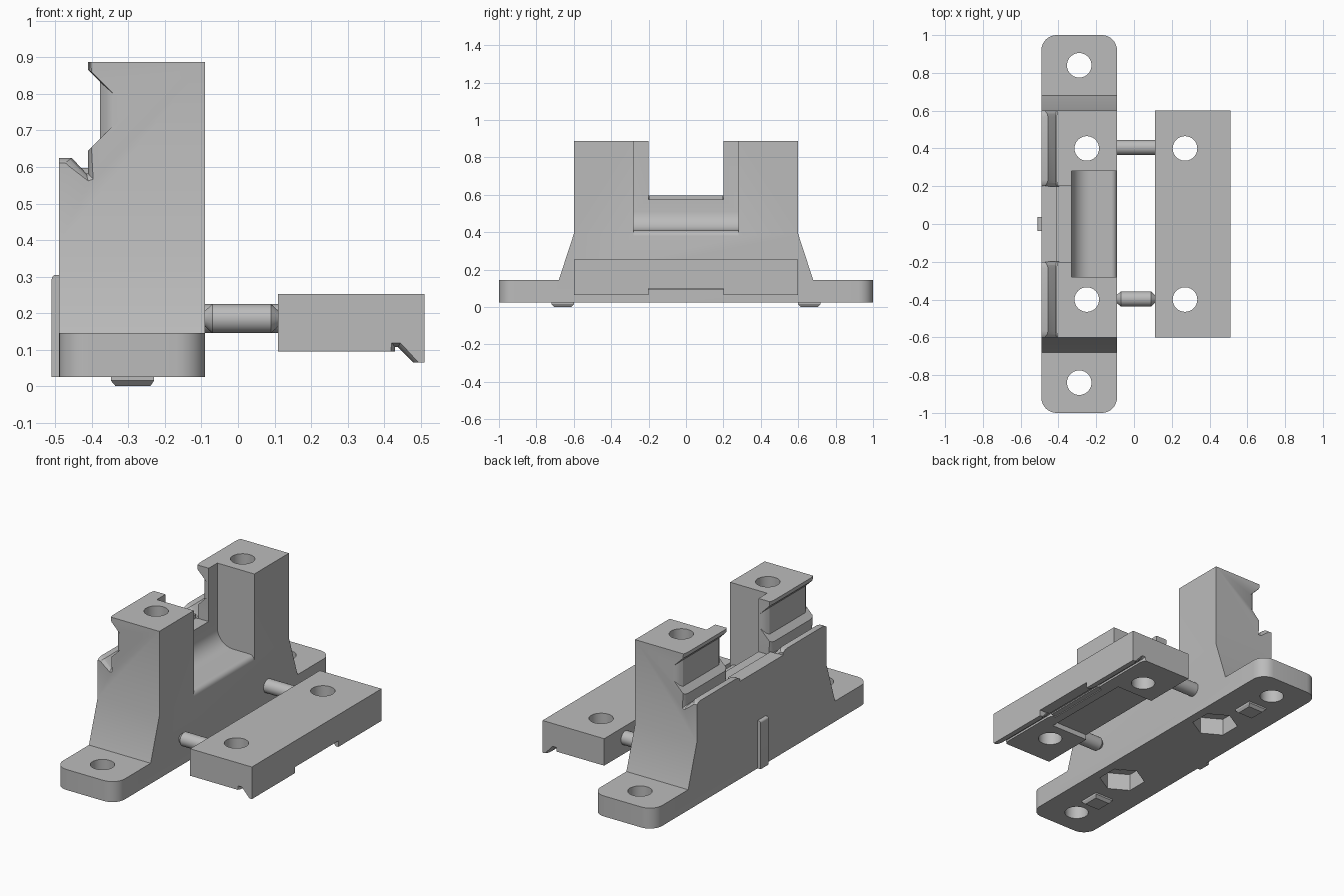
import bpy, bmesh, math

if "Cube" in bpy.data.objects:
    bpy.data.objects.remove(bpy.data.objects["Cube"], do_unlink=True)

grey = bpy.data.materials.new("plain grey")
grey.use_nodes = True
colour = (0.5, 0.5, 0.5, 1)
grey.diffuse_color = colour
grey.node_tree.nodes["Principled BSDF"].inputs["Base Color"].default_value = colour


def finish(bm, name):
    bmesh.ops.triangulate(bm, faces=[f for f in bm.faces if len(f.verts) == 4])
    bmesh.ops.dissolve_limit(bm, angle_limit=0.001, verts=bm.verts, edges=bm.edges)
    bmesh.ops.recalc_face_normals(bm, faces=bm.faces)
    mesh = bpy.data.meshes.new(name)
    bm.to_mesh(mesh)
    bm.free()
    mesh.materials.append(grey)
    obj = bpy.data.objects.new(name, mesh)
    bpy.context.collection.objects.link(obj)
    return obj


def loft(name, sections, axis):
    """Join 2D outlines, given as (position, points), along an axis."""
    place = {"x": lambda p, d: (d, p[0], p[1]),
             "y": lambda p, d: (p[0], d, p[1]),
             "z": lambda p, d: (p[0], p[1], d)}[axis]
    bm = bmesh.new()
    rings = [[bm.verts.new(place(p, d)) for p in pts] for d, pts in sections]
    for a, b in zip(rings, rings[1:]):
        for i in range(len(a)):
            j = (i + 1) % len(a)
            bm.faces.new((a[i], a[j], b[j], b[i]))
    bm.faces.new(rings[0])
    bm.faces.new(rings[-1])
    return finish(bm, name)


def prism(name, pts, axis, lo, hi):
    return loft(name, [(lo, pts), (hi, pts)], axis)


def rect(x0, x1, y0, y1):
    return [(x0, y0), (x1, y0), (x1, y1), (x0, y1)]


def box(name, x0, x1, y0, y1, z0, z1):
    return prism(name, rect(x0, x1, y0, y1), "z", z0, z1)


def arc(cx, cy, r, start, end, n=8):
    angles = [math.radians(start + (end - start) * i / n) for i in range(n + 1)]
    return [(cx + r * math.cos(a), cy + r * math.sin(a)) for a in angles]


def circle(cx, cy, r, n=40, start=0):
    return arc(cx, cy, r, start, start + 360, n)[:-1]


def rounded(x0, x1, y0, y1, r):
    return (arc(x1 - r, y1 - r, r, 0, 90) + arc(x0 + r, y1 - r, r, 90, 180)
            + arc(x0 + r, y0 + r, r, 180, 270) + arc(x1 - r, y0 + r, r, 270, 360))


def boolean(obj, other, operation="DIFFERENCE"):
    mod = obj.modifiers.new("join", "BOOLEAN")
    mod.operation, mod.solver, mod.object = operation, "EXACT", other
    bpy.context.view_layer.update()
    graph = bpy.context.evaluated_depsgraph_get()
    mesh = bpy.data.meshes.new_from_object(obj.evaluated_get(graph))
    obj.modifiers.clear()
    obj.data = mesh
    bpy.data.objects.remove(other, do_unlink=True)


def smooth(obj):
    bpy.ops.object.select_all(action="DESELECT")
    obj.select_set(True)
    bpy.context.view_layer.objects.active = obj
    bpy.ops.object.shade_smooth_by_angle(angle=math.radians(28))


def blend(a, b, t):
    return [(p[0] + (q[0] - p[0]) * t, p[1] + (q[1] - p[1]) * t) for p, q in zip(a, b)]


def flared(name, middle, end, y0, y1):
    """Groove cutter that widens in a curve at both ends."""
    steps = [(0, 1), (0.008, 0.6), (0.018, 0.25), (0.035, 0)]
    low = [(y0 + d, blend(middle, end, t)) for d, t in steps]
    high = [(y1 - d, blend(middle, end, t)) for d, t in reversed(steps)]
    return loft(name, low + high, "y")


# Stand: flared upright block
stand = prism("stand", [(-0.68, 0.145), (-0.68, 0.1), (0.68, 0.1), (0.68, 0.145),
                        (0.6, 0.39), (0.6, 0.887), (-0.6, 0.887), (-0.6, 0.39)],
              "x", -0.49, -0.09)

# Rail grooves on the outer side of both towers
middle = [(-0.6, 0.625), (-0.455, 0.625), (-0.415, 0.582), (-0.41, 0.582), (-0.41, 0.645),
          (-0.378, 0.677), (-0.378, 0.833), (-0.41, 0.866), (-0.41, 1), (-0.6, 1)]
end = [(-0.6, 0.61), (-0.475, 0.61), (-0.41, 0.56), (-0.395, 0.565), (-0.4, 0.655),
       (-0.335, 0.72), (-0.335, 0.795), (-0.4, 0.86), (-0.41, 1), (-0.6, 1)]
for y0 in (-0.6, 0.2):
    boolean(stand, flared("rail_cut", middle, end, y0 - 0.002, y0 + 0.402))

# Gap between the towers, with a stepped ridge
boolean(stand, box("gap_cut", -0.6, 0, -0.2, 0.2, 0.597, 1))
boolean(stand, box("step_cut", -0.41, 0, -0.2, 0.2, 0.575, 1))

# Inner pocket with a curved floor
pocket = ([(-0.33, 1)] + arc(-0.23, 0.51, 0.1, 180, 270)
          + arc(-0.12, 0.38, 0.03, 90, 0, 5) + [(0, 0.38), (0, 1)])
boolean(stand, prism("pocket_cut", pocket, "y", -0.28, 0.28))

# Foot plate, joined to the stand
foot = prism("foot", rounded(-0.49, -0.09, -1, 1, 0.08), "z", 0.025, 0.145)
boolean(stand, foot, "UNION")

# Bolt holes and hexagonal nut recesses
for s in (-1, 1):
    boolean(stand, prism("bolt_cut", circle(-0.25, 0.4 * s, 0.065), "z", -0.1, 1))
    boolean(stand, prism("nut_cut", circle(-0.25, 0.4 * s, 0.125, 6, 30), "z", -0.1, 0.125))
    boolean(stand, prism("foot_hole_cut", circle(-0.29, 0.84 * s, 0.065), "z", -0.1, 0.3))
smooth(stand)

# Locating pegs under the foot
for s, side in ((-1, "front"), (1, "back")):
    y = 0.66 * s
    loft(side + "_peg", [(0, rect(-0.335, -0.24, y - 0.045, y + 0.045)),
                         (0.015, rect(-0.348, -0.23, y - 0.06, y + 0.06)),
                         (0.03, rect(-0.348, -0.23, y - 0.06, y + 0.06))], "z")

# Rounded rib on the outer wall
rib = [(-0.48, 0.025), (-0.51, 0.025)] + arc(-0.498, 0.293, 0.012, 180, 90, 5) + [(-0.48, 0.305)]
smooth(prism("rib", rib, "y", -0.037, 0.037))

# Clamp bar with a hooked lip
clamp = prism("clamp_bar", [(0.11, 0.095), (0.43, 0.095), (0.43, 0.107), (0.438, 0.107),
                            (0.48, 0.065), (0.51, 0.065), (0.51, 0.253), (0.11, 0.253)],
              "y", -0.6, 0.6)
boolean(clamp, box("lip_cut", 0.4, 0.6, -0.2, 0.2, 0, 0.1))
boolean(clamp, box("clamp_pocket_cut", 0, 0.35, -0.28, 0.28, 0, 0.125))
hook = [(0.43, 0.09), (0.43, 0.107), (0.438, 0.107), (0.485, 0.06)]
hook_end = [(0.415, 0.08), (0.42, 0.12), (0.445, 0.12), (0.5, 0.06)]
for y0 in (-0.6, 0.2):
    boolean(clamp, flared("hook_cut", hook, hook_end, y0 - 0.002, y0 + 0.402))
for s in (-1, 1):
    boolean(clamp, prism("clamp_hole_cut", circle(0.27, 0.4 * s, 0.065), "z", -0.1, 0.5))
smooth(clamp)

# Link pins: plain at the back, tapered at the front
smooth(prism("back_pin", circle(0.405, 0.185, 0.04, 32), "x", -0.1, 0.12))
tip, full = circle(-0.397, 0.185, 0.022, 32), circle(-0.397, 0.185, 0.04, 32)
smooth(loft("front_pin", [(-0.09, tip), (-0.07, full), (0.09, full), (0.11, tip)], "x"))
